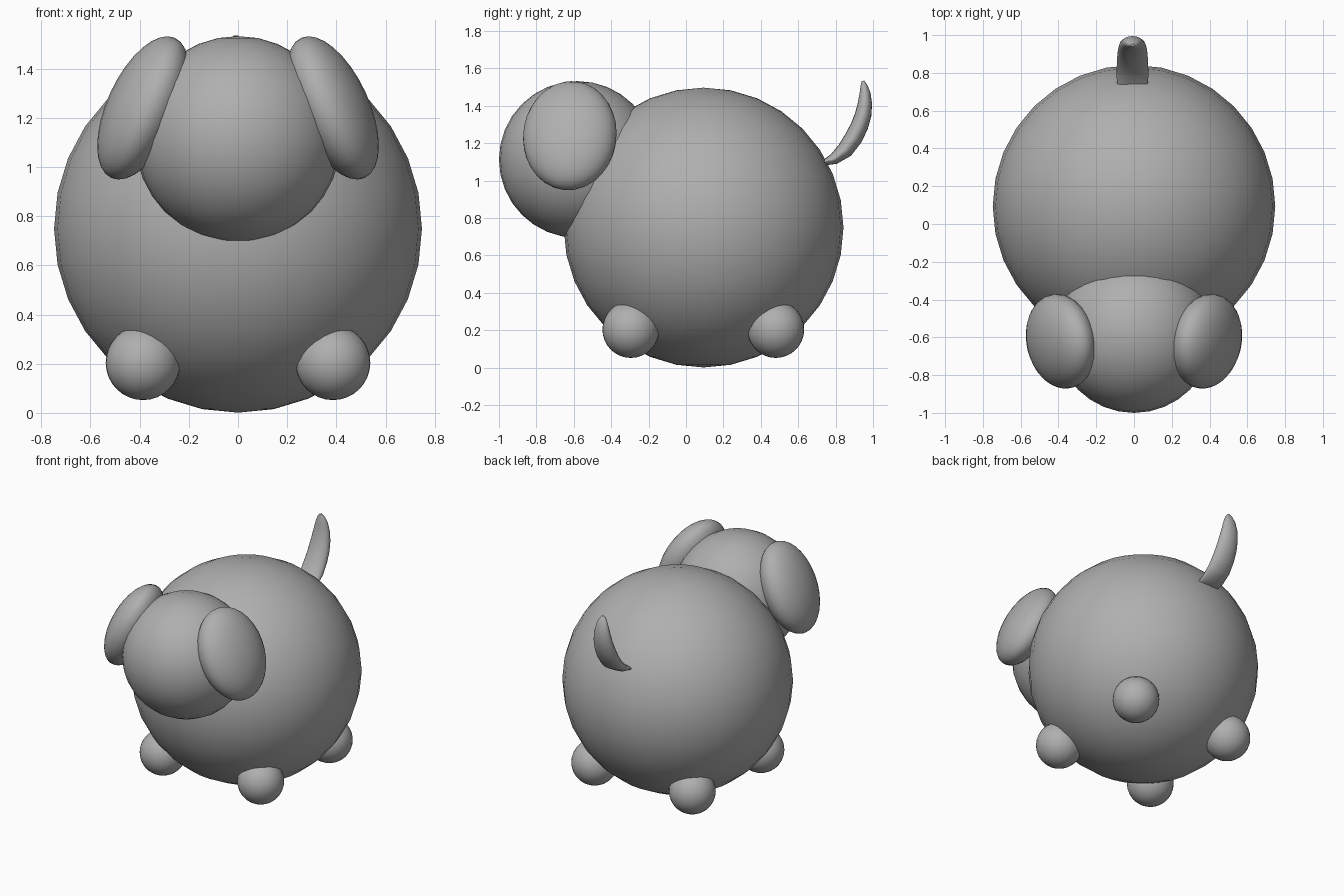
import bpy, bmesh
from math import radians, sin, cos, pi
from mathutils import Matrix, Vector

if "Cube" in bpy.data.objects:
    bpy.data.objects.remove(bpy.data.objects["Cube"])

# Dark grey for every part
grey = bpy.data.materials.new("dark_grey")
grey.diffuse_color = (0.43, 0.43, 0.43, 1)
grey.use_nodes = True
grey.node_tree.nodes["Principled BSDF"].inputs["Base Color"].default_value = grey.diffuse_color


def ball(name, loc, scale, rot=Matrix()):
    bm = bmesh.new()
    bmesh.ops.create_uvsphere(bm, u_segments=32, v_segments=16, radius=1)
    bm.transform(rot.to_4x4() @ Matrix.Diagonal((*scale, 1)))
    return finish(name, bm, loc)


def finish(name, bm, loc=(0, 0, 0)):
    bmesh.ops.recalc_face_normals(bm, faces=bm.faces)
    mesh = bpy.data.meshes.new(name)
    bm.to_mesh(mesh)
    bm.free()
    mesh.materials.append(grey)
    obj = bpy.data.objects.new(name, mesh)
    obj.location = loc
    bpy.context.collection.objects.link(obj)
    bpy.ops.object.select_all(action='DESELECT')
    bpy.context.view_layer.objects.active = obj
    obj.select_set(True)
    bpy.ops.object.shade_smooth_by_angle(angle=radians(40))
    return obj


# Body and head
ball("body", (0, 0.094, 0.749), (0.748,) * 3)
ball("head", (0, -0.581, 1.113), (0.419,) * 3)

# Ears and feet, mirrored left to right
for side, s in (("right", 1), ("left", -1)):
    tilt = Matrix.Rotation(radians(-24.5 * s), 3, 'Y') @ Matrix.Rotation(radians(-9 * s), 3, 'Z')
    ball(f"ear_{side}", (0.386 * s, -0.621, 1.24), (0.144, 0.253, 0.313), tilt)
    for end, y in (("front", -0.295), ("back", 0.48)):
        ball(f"{end}_foot_{side}", (0.386 * s, y, 0.204), (0.152,) * 3)

# Tail: elliptical sections along a curved path (y, z, half width, half thickness)
stations = [
    (0.735, 1.095, 0.082, 0.014), (0.79, 1.115, 0.084, 0.030),
    (0.85, 1.163, 0.083, 0.044), (0.897, 1.23, 0.080, 0.048),
    (0.928, 1.293, 0.076, 0.047), (0.948, 1.355, 0.069, 0.044),
    (0.957, 1.415, 0.059, 0.038), (0.957, 1.47, 0.045, 0.029),
    (0.951, 1.51, 0.029, 0.018), (0.946, 1.533, 0.010, 0.007),
]
bm = bmesh.new()
rings, n = [], 20
for i, (y, z, w, t) in enumerate(stations):
    a, b = stations[max(i - 1, 0)], stations[min(i + 1, len(stations) - 1)]
    d = Vector((0, b[0] - a[0], b[1] - a[1])).normalized()
    normal = Vector((0, d.z, -d.y))
    rings.append([bm.verts.new(Vector((-0.008 + w * cos(2 * pi * k / n), y, z))
                               + normal * t * sin(2 * pi * k / n)) for k in range(n)])
for r0, r1 in zip(rings, rings[1:]):
    for k in range(n):
        bm.faces.new((r0[k], r0[(k + 1) % n], r1[(k + 1) % n], r1[k]))
bm.faces.new(rings[0])
bm.faces.new(rings[-1])
finish("tail", bm)
